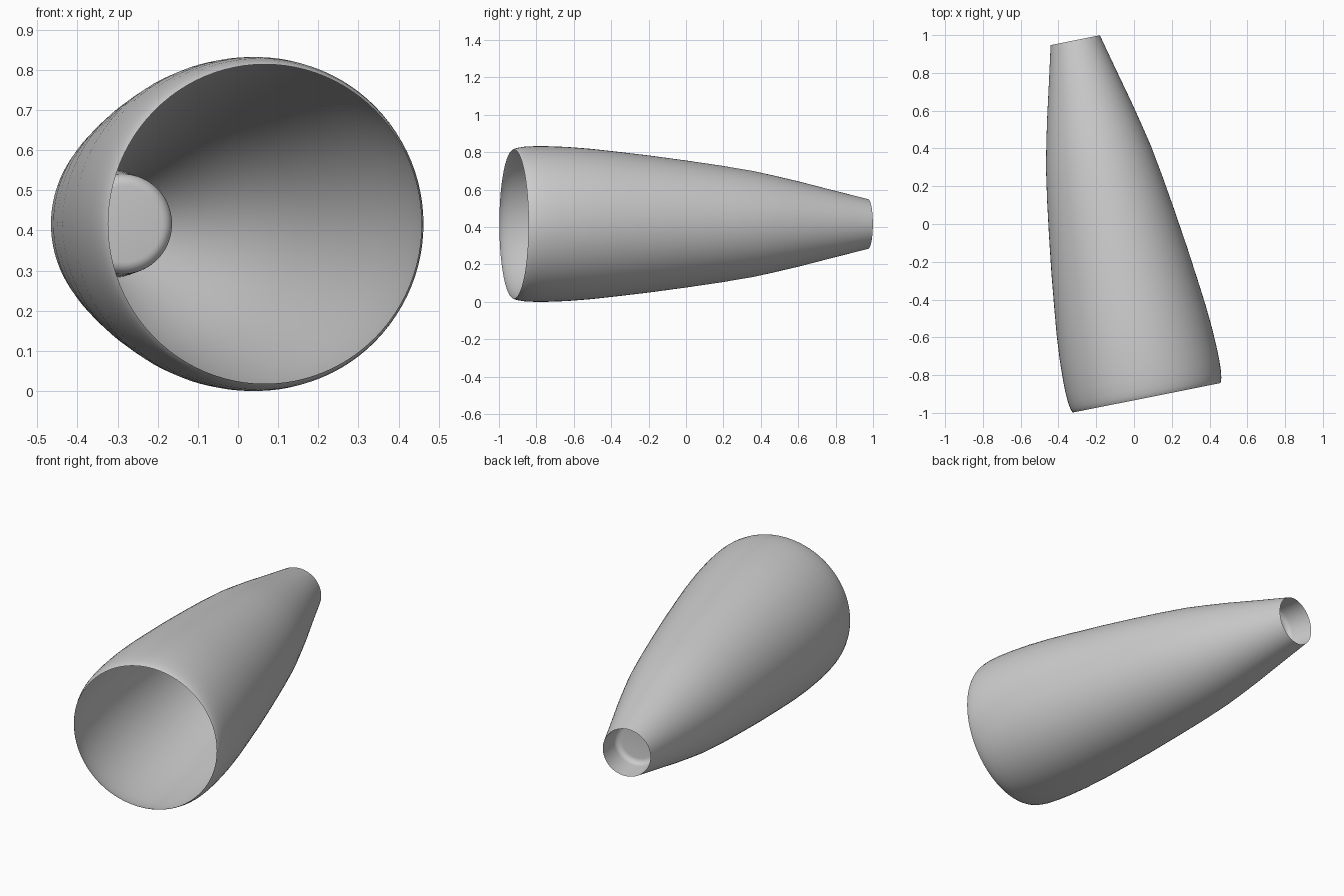
import bpy
import bmesh
import math
from mathutils import Matrix, Vector

cube = bpy.data.objects.get("Cube")
if cube:
    bpy.data.objects.remove(cube, do_unlink=True)

SEGMENTS = 96
FRONT = Vector((0.067, -0.92, 0.416))    # centre of the front opening
BACK = Vector((-0.311, 0.973, 0.416))    # centre of the rear opening
LENGTH = (BACK - FRONT).length

# One plain grey paint
grey = bpy.data.materials.new("plain_grey")
grey.use_nodes = True
colour = (0.6, 0.6, 0.6, 1.0)
grey.diffuse_color = colour
grey.node_tree.nodes["Principled BSDF"].inputs["Base Color"].default_value = colour


def revolve(name, profile):
    """Spin (radius, distance) points about the line from FRONT to BACK."""
    bm = bmesh.new()
    verts = [bm.verts.new((r, 0, d)) for r, d in profile]
    edges = [bm.edges.new(pair) for pair in zip(verts, verts[1:])]
    bmesh.ops.spin(bm, geom=verts + edges, cent=(0, 0, 0), axis=(0, 0, 1),
                   angle=math.tau, steps=SEGMENTS, use_merge=True)
    bmesh.ops.remove_doubles(bm, verts=bm.verts, dist=1e-5)
    bmesh.ops.recalc_face_normals(bm, faces=bm.faces)
    turn = (BACK - FRONT).to_track_quat('Z', 'Y').to_matrix().to_4x4()
    bm.transform(Matrix.Translation(FRONT) @ turn)
    mesh = bpy.data.meshes.new(name)
    bm.to_mesh(mesh)
    bm.free()
    mesh.materials.append(grey)
    obj = bpy.data.objects.new(name, mesh)
    bpy.context.collection.objects.link(obj)
    bpy.ops.object.select_all(action='DESELECT')
    obj.select_set(True)
    bpy.context.view_layer.objects.active = obj
    bpy.ops.object.shade_smooth_by_angle(angle=math.radians(40))
    return obj


# Open tapering shell with a rounded front lip
revolve("tapered_shell", [
    (0.398, 0), (0.403, 0.008), (0.408, 0.025), (0.413, 0.055), (0.416, 0.11),
    (0.416, 0.18), (0.412, 0.29), (0.402, 0.42), (0.388, 0.55), (0.366, 0.74),
    (0.338, 0.95), (0.312, 1.13), (0.284, 1.3), (0.258, 1.42), (0.228, 1.55),
    (0.18, 1.74), (0.133, LENGTH)])

# Shallow cup set into the rear opening, with a rounded inner corner
DEPTH, RADIUS, FILLET = 0.15, 0.125, 0.03
floor = LENGTH - DEPTH
corner = [(RADIUS - FILLET + FILLET * math.cos(a), floor + FILLET - FILLET * math.sin(a))
          for a in (math.pi / 2 * i / 6 for i in range(7))]
revolve("rear_cup", [(0.133, LENGTH)] + corner + [(0, floor)])
